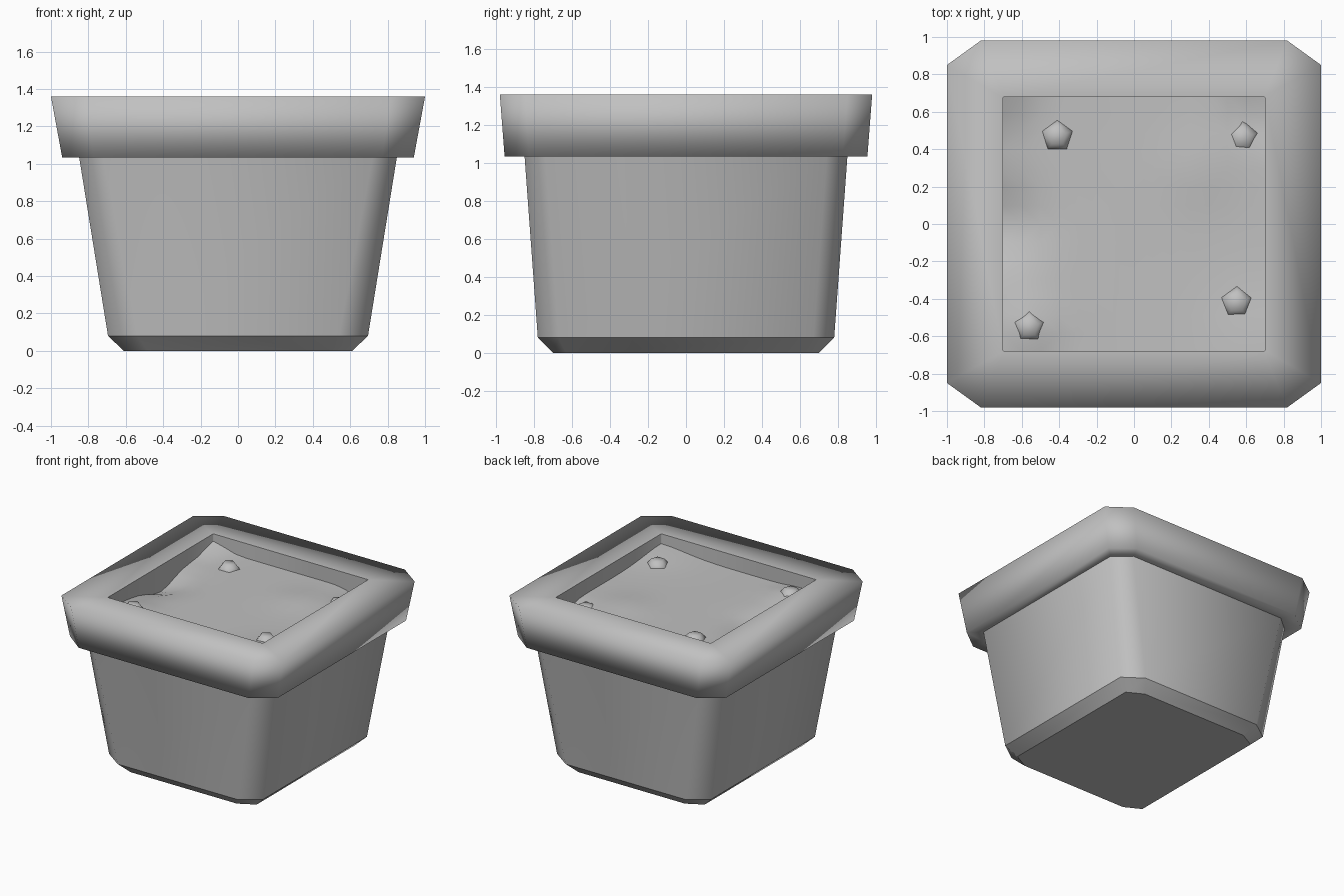
import bpy, bmesh, math

cube = bpy.data.objects.get("Cube")
if cube:
    bpy.data.objects.remove(cube, do_unlink=True)

# One plain grey for the whole planter
grey = bpy.data.materials.new("stone_grey")
grey.use_nodes = True
colour = (0.53, 0.53, 0.53, 1)
grey.diffuse_color = colour
grey.node_tree.nodes["Principled BSDF"].inputs["Base Color"].default_value = colour


def finish(name, bm):
    for f in bm.faces:
        f.smooth = True
    mesh = bpy.data.meshes.new(name)
    bm.to_mesh(mesh)
    bm.free()
    mesh.materials.append(grey)
    obj = bpy.data.objects.new(name, mesh)
    bpy.context.collection.objects.link(obj)
    return obj


def ring(bm, x, y, cx, cy, z):
    """Rectangle of half size x, y with corners cut by cx, cy."""
    pts = [(x, y - cy), (x - cx, y), (cx - x, y), (-x, y - cy),
           (-x, cy - y), (cx - x, -y), (x - cx, -y), (x, cy - y)]
    return [bm.verts.new((px, py, z)) for px, py in pts]


def loft(name, sections, sharp=(), cap=False):
    bm = bmesh.new()
    rings = [ring(bm, *s) for s in sections]
    for a, b in zip(rings, rings[1:]):
        for i in range(8):
            j = (i + 1) % 8
            bm.faces.new((a[i], a[j], b[j], b[i]))
    if cap:
        bm.faces.new(rings[0][::-1])
    for k in sharp:
        for i in range(8):
            edge = bm.edges.get((rings[k][i], rings[k][(i + 1) % 8]))
            edge.smooth = False
    return finish(name, bm)


# Tapered body with a bevelled foot
loft("pot_body", [
    (0.61, 0.70, 0.13, 0.07, 0.0),
    (0.695, 0.78, 0.155, 0.11, 0.08),
    (0.85, 0.85, 0.13, 0.11, 1.04),
], sharp=(0, 1), cap=True)

# Overhanging rim: underside, outer wall, flat top, inner wall
loft("pot_rim", [
    (0.85, 0.85, 0.13, 0.11, 1.035),
    (0.94, 0.955, 0.17, 0.13, 1.035),
    (1.0, 0.98, 0.18, 0.13, 1.36),
    (0.70, 0.68, 0.004, 0.004, 1.36),
    (0.70, 0.68, 0.004, 0.004, 1.05),
], sharp=(3,))


# Uneven soil: sunken and raised patches as x, y, height, spread
patches = [
    (-0.75, 0.0, -0.10, 0.22), (0.72, 0.66, -0.12, 0.16),
    (-0.70, 0.68, 0.06, 0.14), (-0.56, -0.55, 0.04, 0.14),
    (0.70, -0.68, 0.04, 0.3), (0.35, 0.3, 0.02, 0.2),
]


def soil_height(x, y):
    z = 1.24
    for px, py, h, r in patches:
        z += h * math.exp(-((x - px) ** 2 + (y - py) ** 2) / (r * r))
    return z


bm = bmesh.new()
bmesh.ops.create_grid(bm, x_segments=14, y_segments=14, size=1)
for v in bm.verts:
    v.co.x *= 0.70
    v.co.y *= 0.68
    v.co.z = soil_height(v.co.x, v.co.y)
bmesh.ops.triangulate(bm, faces=bm.faces[:])
finish("soil", bm)

# Five-sided clods near the corners of the soil
clods = [("back_right", -0.41, 0.47, 1.28), ("back_left", 0.58, 0.46, 1.25),
         ("front_left", 0.55, -0.42, 1.29), ("front_right", -0.56, -0.55, 1.30)]
for side, x, y, top in clods:
    bm = bmesh.new()
    bmesh.ops.create_cone(bm, cap_ends=True, segments=5,
                          radius1=0.12, radius2=0.05, depth=0.08)
    clod = finish("soil_clod_" + side, bm)
    clod.location = (x, y, top - 0.04)
